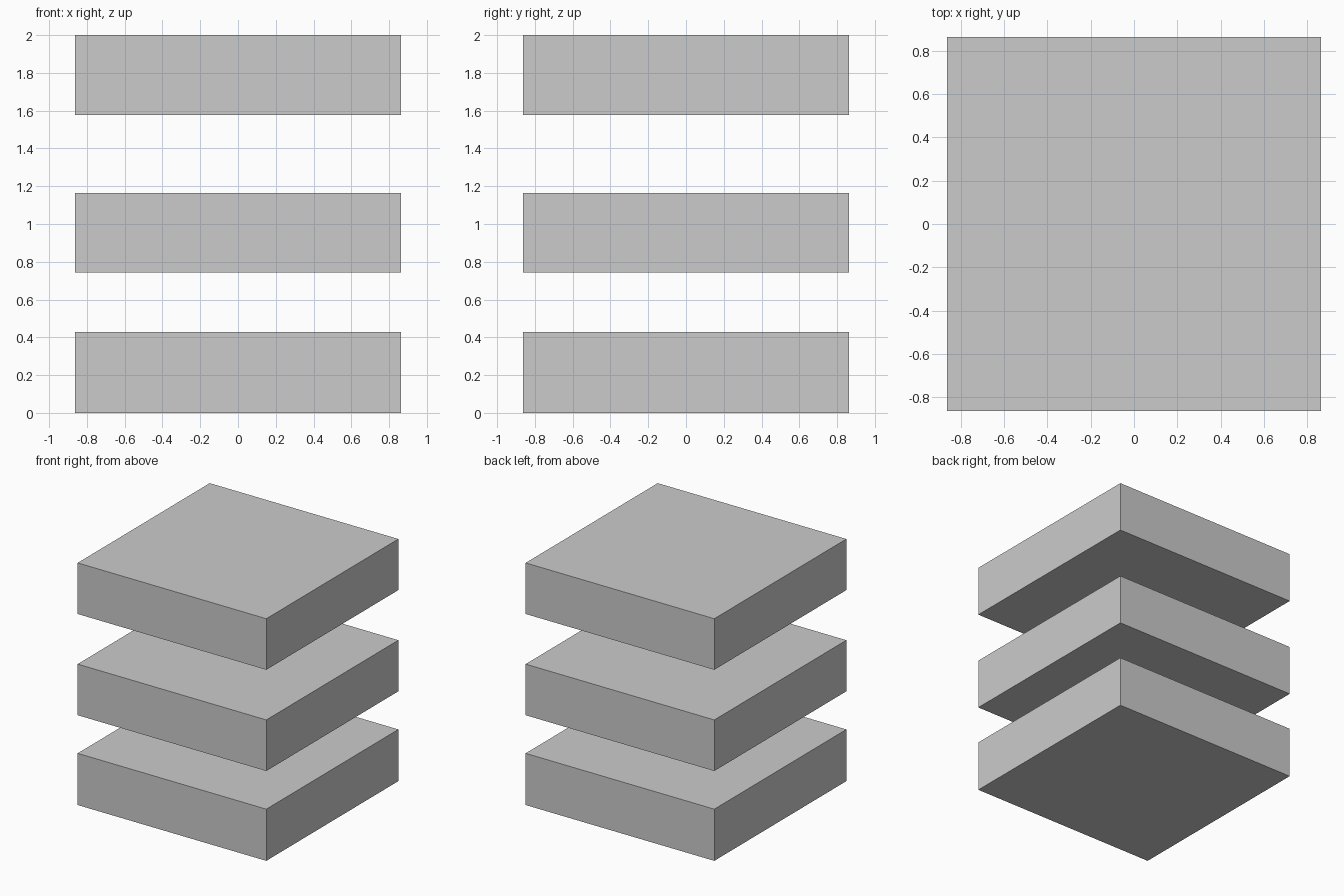
import bpy

if "Cube" in bpy.data.objects:
    bpy.data.objects.remove(bpy.data.objects["Cube"])

WIDTH = 1.724


def slab(name, z_bottom, z_top):
    """Square slab centred on the z axis, spanning the given heights."""
    bpy.ops.mesh.primitive_cube_add(size=1, location=(0, 0, (z_bottom + z_top) / 2))
    obj = bpy.context.object
    obj.name = name
    obj.scale = (WIDTH, WIDTH, z_top - z_bottom)
    bpy.ops.object.transform_apply(location=False, rotation=False, scale=True)
    return obj


# Three floating slabs, stacked with gaps
slab("bottom_slab", 0.0, 0.427)
slab("middle_slab", 0.742, 1.164)
slab("top_slab", 1.578, 2.0)
